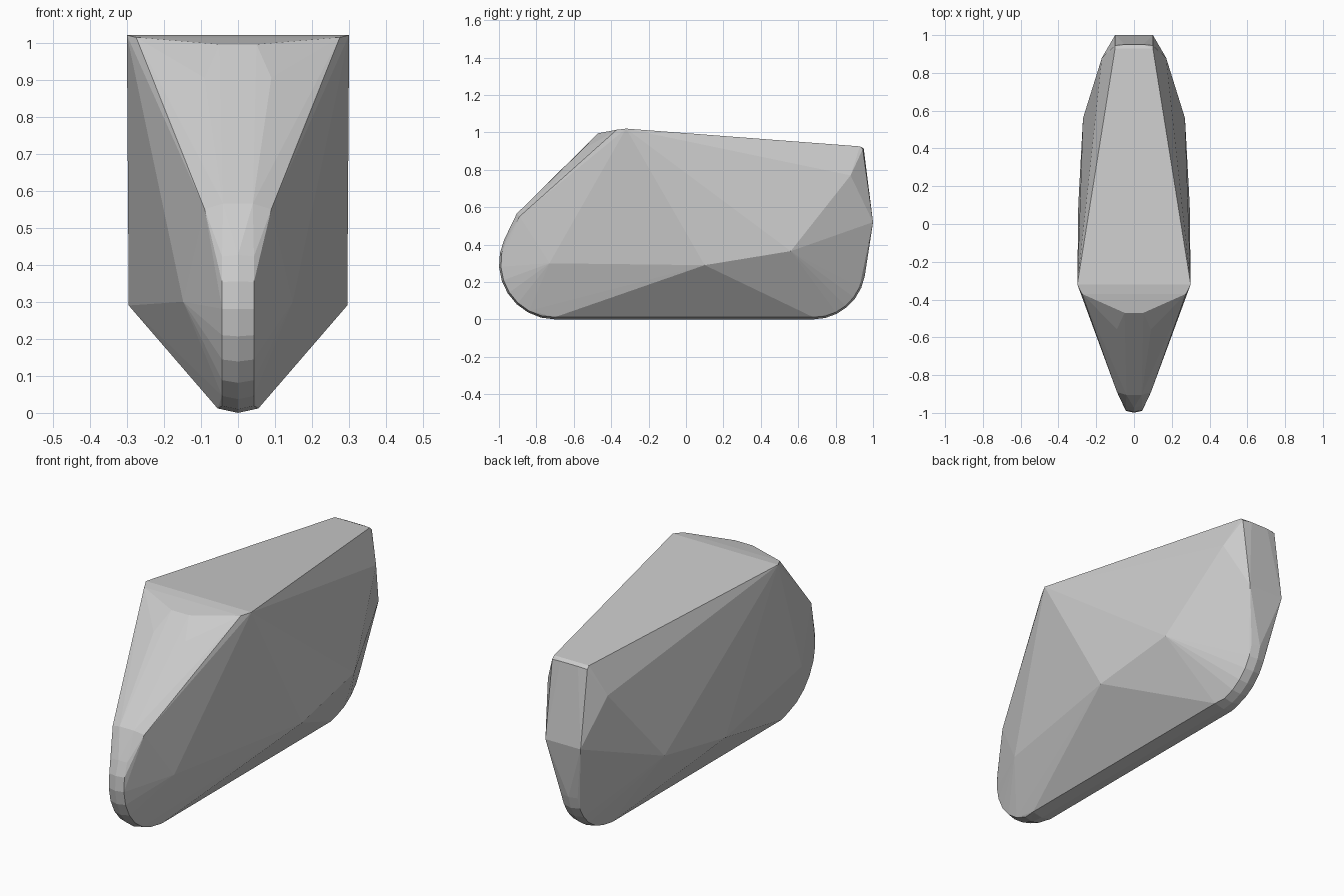
import bpy, bmesh, math

if "Cube" in bpy.data.objects:
    bpy.data.objects.remove(bpy.data.objects["Cube"])

# One flat grey for the whole body
grey = bpy.data.materials.new("light grey")
grey.diffuse_color = (0.6, 0.6, 0.6, 1)
grey.use_nodes = True
grey.node_tree.nodes["Principled BSDF"].inputs["Base Color"].default_value = grey.diffuse_color

# Key corners of the right half, mirrored below
corners = [
    (0.30, -0.32, 1.02), (0.275, -0.37, 1.014), (0.05, -0.47, 0.995),   # top front lip
    (0.09, -0.557, 0.905),
    (0.10, 0.93, 0.925), (0.10, 0.945, 0.91), (0.05, 0.95, 0.915),      # top rear lip
    (0.17, 0.88, 0.77), (0.10, 1.0, 0.52), (0.27, 0.56, 0.365),         # rear shoulder
    (0.295, 0.10, 0.29),                                                # widest belly point
    (0.148, -0.73, 0.30), (0.09, -0.89, 0.55), (0.04, -0.905, 0.565),   # nose
]


def rounded_end(cy, cz, radius, direction, start, stop, steps, half_width):
    """Rounded rim in the yz plane: a crowned centre line and a side edge."""
    points = []
    for i in range(steps + 1):
        a = math.radians(start + (stop - start) * i / steps)
        for x, r in ((0, radius), (half_width, radius - 0.01)):
            points.append((x, cy + direction * r * math.cos(a), cz + r * math.sin(a)))
    return points


# Front and rear rounded lower rims
corners += rounded_end(-0.70, 0.30, 0.30, -1, 25, -90, 8, 0.043)
corners += rounded_end(0.68, 0.28, 0.28, 1, -10, -90, 6, 0.045)
corners += [(0.055, -0.70, 0.012), (0.055, 0.68, 0.012)]

# Faceted body as a convex skin around the mirrored corners
bm = bmesh.new()
for x, y, z in corners:
    for side in ((1, -1) if x else (1,)):
        bm.verts.new((side * x, y, z))
result = bmesh.ops.convex_hull(bm, input=bm.verts)
loose = {g for g in result["geom_interior"] + result["geom_unused"]
         if isinstance(g, bmesh.types.BMVert)}
bmesh.ops.delete(bm, geom=list(loose), context="VERTS")
bmesh.ops.dissolve_limit(bm, angle_limit=math.radians(0.5), verts=bm.verts, edges=bm.edges)
bmesh.ops.recalc_face_normals(bm, faces=bm.faces)

mesh = bpy.data.meshes.new("body")
bm.to_mesh(mesh)
bm.free()
mesh.materials.append(grey)
body = bpy.data.objects.new("body", mesh)
bpy.context.collection.objects.link(body)
